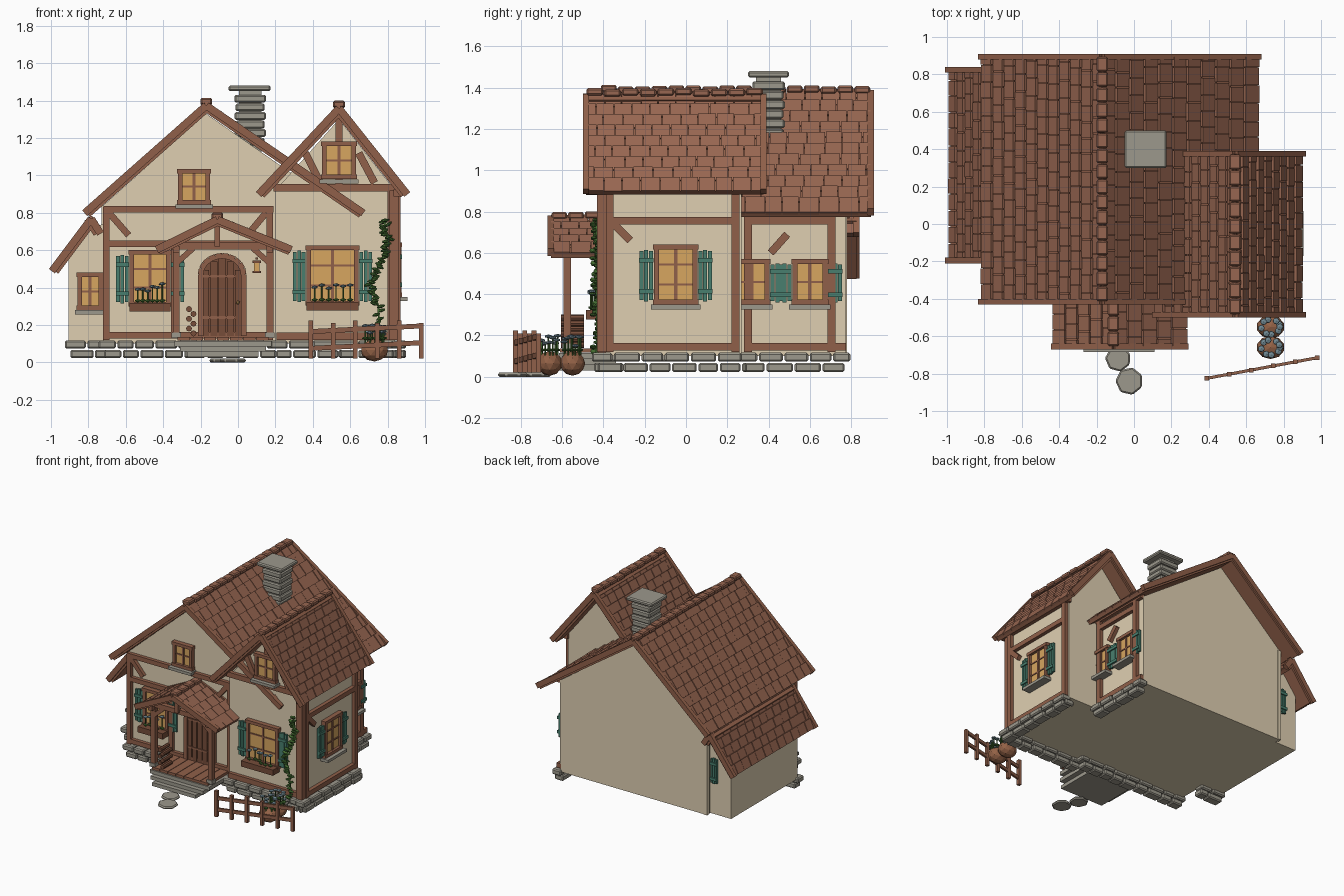
import bpy, bmesh, math, random
from mathutils import Matrix, Vector

random.seed(4)
if "Cube" in bpy.data.objects:
    bpy.data.objects.remove(bpy.data.objects["Cube"])


def material(name, r, g, b):
    lin = [(c / 255) ** 2.2 for c in (r, g, b)] + [1]
    m = bpy.data.materials.new(name)
    m.use_nodes = True
    m.diffuse_color = lin
    node = m.node_tree.nodes["Principled BSDF"]
    node.inputs["Base Color"].default_value = lin
    node.inputs["Roughness"].default_value = 0.9
    return m


plaster = material("cream plaster", 222, 206, 176)
timber = material("brown timber", 143, 96, 75)
dark = material("dark wood", 118, 78, 60)
tile = material("clay roof tile", 150, 102, 82)
stone = material("grey stone", 155, 151, 139)
amber = material("amber glass", 214, 164, 96)
teal = material("teal paint", 74, 126, 110)
leaf = material("leaf green", 72, 112, 54)
petal = material("blue grey petal", 112, 136, 146)
clay = material("terracotta", 146, 98, 72)

parts = {}
T = Matrix.Translation


def part(name, mat):
    if name not in parts:
        parts[name] = (bmesh.new(), mat)
    return parts[name][0]


def box(name, mat, pos, size, frame=Matrix()):
    m = frame @ T(pos) @ Matrix.Diagonal((*size, 1))
    bmesh.ops.create_cube(part(name, mat), size=1, matrix=m)


def ball(name, mat, pos, size, rot=Matrix()):
    m = T(pos) @ rot @ Matrix.Diagonal((*size, 1))
    bmesh.ops.create_icosphere(part(name, mat), subdivisions=2 if size[0] > .04 else 1, radius=1, matrix=m)


def rod(name, mat, pos, r, depth, rot=Matrix(), sides=8):
    bmesh.ops.create_cone(part(name, mat), cap_ends=True, segments=sides, radius1=r, radius2=r,
                          depth=depth, matrix=T(pos) @ rot)


def beam(name, p, q, w=.035, d=.035, mat=timber):
    """Square bar from p to q, w across and d deep."""
    p, q = Vector(p), Vector(q)
    z = (q - p).normalized()
    ref = Vector((0, 1, 0)) if abs(z.y) < .8 else Vector((1, 0, 0))
    x = ref.cross(z).normalized()
    rot = Matrix((x, z.cross(x), z)).transposed().to_4x4()
    box(name, mat, (0, 0, 0), (w, d, (q - p).length), T((p + q) / 2) @ rot)


def prism(name, mat, profile, y0, y1):
    bm = part(name, mat)
    f = bm.faces.new([bm.verts.new((x, y0, z)) for x, z in profile])
    out = bmesh.ops.extrude_face_region(bm, geom=[f])["geom"]
    bmesh.ops.translate(bm, vec=(0, y1 - y0, 0), verts=[v for v in out if isinstance(v, bmesh.types.BMVert)])
    bmesh.ops.recalc_face_normals(bm, faces=bm.faces)


def slope(name, ridge, eave, y0, y1, rows):
    """One roof side: a board covered by staggered overlapping tiles."""
    r, e = Vector((ridge[0], 0, ridge[1])), Vector((eave[0], 0, eave[1]))
    u = (e - r).normalized()
    n = u.cross(Vector((0, 1, 0)))
    n = n if n.z > 0 else -n
    v = n.cross(u)
    frame = T(r) @ Matrix((u, v, n)).transposed().to_4x4()
    length, step = (e - r).length, (e - r).length / rows
    s = 1 if v.y > 0 else -1
    box(name + "_board", timber, (length / 2, s * (y0 + y1) / 2, -.03), (length, y1 - y0, .025), frame)
    for i in range(rows):
        y = y0 - (.045 if i % 2 else 0)
        while y < y1 - .01:
            w = random.uniform(.08, .1)
            a, b = max(y, y0), min(y + w, y1)
            y += w
            tilt = T(((i + .5) * step, s * (a + b) / 2, -.008)) @ Matrix.Rotation(.2, 4, 'Y')
            box(name + "_tiles", tile, (0, 0, random.uniform(-.002, .002)),
                (step * 1.12, b - a - .004, .016), frame @ tilt)


def ridge_caps(name, x, z, y0, y1):
    n = round((y1 - y0) / .083)
    for i in range(n):
        y = y0 + (i + .5) * (y1 - y0) / n
        box(name, tile, (x, y, z + random.uniform(-.004, .004)), (.062, (y1 - y0) / n - .006, .035))


def gable_roof(name, ridge, left, right, y0, y1, rows, caps=True):
    for side, eave in (("left", left), ("right", right)):
        slope(f"{name}_{side}", ridge, eave, y0, y1, rows)
        for y in (y0, y1):
            beam(name + "_barge_boards", (ridge[0], y, ridge[1] - .012), (eave[0], y, eave[1] - .012), .04, .03)
    if caps:
        ridge_caps(name + "_ridge", ridge[0], ridge[1] + .008, y0, y1)


# Walls
prism("main_walls", plaster, [(-.72, .1), (.56, .1), (.56, .82), (-.17, 1.33), (-.72, .84)], -.33, .775)
prism("wing_walls", plaster, [(.2, .1), (.84, .1), (.84, .92), (.54, 1.3), (.2, .92)], -.39, .27)
prism("side_room_walls", plaster, [(-.905, .1), (-.7, .1), (-.7, .74), (-.78, .73), (-.905, .56)], -.1, .73)

# Roofs
gable_roof("main_roof", (-.17, 1.385), (-.82, .81), (.67, .81), -.415, .895, 11)
gable_roof("wing_roof", (.54, 1.37), (.11, .91), (.905, .91), -.485, .375, 9)
gable_roof("porch_roof", (-.11, .775), (-.435, .615), (.285, .615), -.655, -.33, 5)
gable_roof("side_room_roof", (-.785, .78), (-.995, .5), (-.735, .7), -.195, .825, 5, False)

# Chimney
box("chimney", stone, (.065, .4, 1.27), (.12, .12, .36))
for i in range(6):
    w = .155 + .012 * (i % 2)
    box("chimney_stones", stone, (.065, .4, 1.18 + i * .046), (w, w - .01, .042))
box("chimney_cap", stone, (.062, .4, 1.465), (.225, .2, .03))


# Foundation stones, laid in two courses along a wall
def courses(p, q, out):
    p, q, out = Vector(p), Vector(q), Vector(out)
    d = (q - p).normalized()
    frame = Matrix((d, Vector((0, 0, 1)).cross(d), Vector((0, 0, 1)))).transposed().to_4x4()
    for row in range(2):
        t, end = -.03 * row, (q - p).length
        while t < end:
            w = min(random.uniform(.09, .14), end - t + .03)
            c = p + d * (t + w / 2) + out * random.uniform(0, .012)
            box("foundation_stones", stone, (0, 0, 0), (w - .008, .075, .043), T(c + Vector((0, 0, .045 + row * .05))) @ frame)
            t += w


courses((-.9, -.11, 0), (-.72, -.11, 0), (0, -1, 0))
courses((-.72, -.34, 0), (.2, -.34, 0), (0, -1, 0))
courses((.2, -.4, 0), (.84, -.4, 0), (0, -1, 0))
courses((.85, -.43, 0), (.85, .27, 0), (1, 0, 0))
courses((.57, .27, 0), (.57, .77, 0), (1, 0, 0))

# Timber framing, front of the main house
y = -.34
for a, b in (((-.705, .12), (-.705, .83)), ((.17, .12), (.17, .83)), ((-.72, .818), (.19, .818)),
             ((-.7, .635), (.17, .635)), ((-.7, .145), (.17, .145)), ((-.69, .8), (-.585, .68)),
             ((.15, .8), (.05, .68)), ((-.34, .14), (-.34, .63))):
    beam("main_front_frame", (a[0], y, a[1]), (b[0], y, b[1]))
# Front of the wing
y = -.4
for a, b in (((.205, .14), (.825, .14)), ((.19, .935), (.84, .935)), ((.82, .12), (.82, .92)),
             ((.54, .94), (.54, 1.34)), ((.36, 1.12), (.44, .96)), ((.645, 1.12), (.73, .96))):
    beam("wing_front_frame", (a[0], y, a[1]), (b[0], y, b[1]), .04)
# Sides of the wing and the main house
for x, lines in ((.85, (((-.37, .12), (-.37, .9)), ((.24, .12), (.24, .9)), ((-.46, .905), (.29, .905)),
                        ((-.38, .755), (.25, .755)), ((-.38, .145), (.25, .145)), ((-.35, .74), (-.27, .66)))),
                 (.57, (((.3, .12), (.3, .83)), ((.705, .12), (.705, .83)), ((.27, .82), (.775, .82)),
                        ((.28, .755), (.72, .755)), ((.28, .145), (.775, .145)), ((.41, .6), (.49, .69))))):
    for a, b in lines:
        beam("side_frame", (x, a[0], a[1]), (x, b[0], b[1]), .037, .037)
beam("wing_corner_post", (.835, -.405, .12), (.835, -.405, .92), .05, .05)
beam("back_corner_post", (-.715, .765, .1), (-.715, .765, .84), .03, .03, plaster)


# Windows: local x runs along the wall, local -y points outwards
def shutter(f, x, z, w, h):
    for k in (-1, 0, 1):
        box("shutters", teal, (x + k * w / 3, -.018, z), (w / 3 - .004, .016, h - .012 * abs(k)), f)
    for k in (-.3, .3):
        box("shutters", teal, (x, -.03, z + k * h), (w, .012, .022), f)


def window(x, y, z, w, h, rows=2, side=False, shutters=(), planter=False):
    f = T((x, y, z)) @ (Matrix.Rotation(math.pi / 2, 4, 'Z') if side else Matrix())
    box("window_glass", amber, (0, -.008, 0), (w - .02, .016, h - .02), f)
    for k in (-1, 1):
        box("window_frames", timber, (k * (w / 2 - .012), -.015, 0), (.024, .036, h), f)
        box("window_frames", timber, (0, -.017, k * (h / 2 - .012)), (w + .01, .04, .024), f)
    box("window_bars", timber, (0, -.014, 0), (.016, .018, h - .03), f)
    for i in range(1, rows):
        box("window_bars", timber, (0, -.014, (i / rows - .5) * h), (w - .03, .016, .01), f)
    for k in shutters:
        shutter(f, k * (w / 2 + .038), -.005, .07, h * .86)
    if not planter:
        box("window_sills", stone, (0, -.03, -h / 2 - .012), (w + .03, .07, .022), f)
        return
    box("flower_boxes", dark, (0, -.055, -h / 2 - .005), (w, .08, .045), f)
    for i in range(6):
        px, py = x + (i / 5 - .5) * (w - .09), y - .055 + random.uniform(-.02, .02)
        flower(px, py, z - h / 2, random.uniform(.06, .12))


def flower(x, y, z, h):
    rod("flower_stems", leaf, (x, y, z + h / 2), .004, h, sides=5)
    ball("flower_leaves", leaf, (x, y, z + .03), (.02, .014, .008))
    ball("flower_heads", petal, (x, y, z + h), (.02, .02, .009))


window(-.47, -.33, .45, .22, .3, 3, shutters=(-1, 1), planter=True)
window(.505, -.39, .465, .28, .32, 3, shutters=(-1, 1), planter=True)
window(-.235, -.33, .94, .17, .19)
window(.54, -.405, 1.08, .18, .2)
window(-.79, -.1, .38, .135, .2)
window(.84, -.05, .495, .21, .29, 3, True, (-1, 1))
window(.56, .6, .46, .17, .22, 2, True, (-1, 1))
window(.56, .32, .46, .17, .22, 2, True, (1,))
shutter(T((-.77, .73, .45)) @ Matrix.Rotation(math.pi, 4, 'Z'), 0, 0, .06, .2)

# Arched door
arc = [(-.085 + .115 * math.cos(a), .47 + .1 * math.sin(a)) for a in (math.pi * i / 10 for i in range(11))]
prism("door", dark, [(-.2, .14)] + arc[::-1] + [(.03, .14)], -.345, -.33)
rim = [(-.2, .14)] + arc[::-1] + [(.03, .14)]
for a, b in zip(rim, rim[1:]):
    beam("door_frame", (a[0], -.35, a[1]), (b[0], -.35, b[1]), .03, .04)
for i in range(5):
    x = -.085 + (i - 2) * .044
    top = .555 - .015 * (i - 2) ** 2
    box("door_planks", dark, (x, -.35, (.14 + top) / 2), (.038, .016, top - .14))
for z in (.24, .46):
    box("door_hinges", timber, (-.1, -.36, z), (.17, .008, .014))
ball("door_knob", amber, (.0, -.367, .32), (.011, .011, .011))

# Lantern beside the door
beam("lantern_arm", (.1, -.33, .555), (.1, -.41, .555), .012, .012, dark)
box("lantern_glass", amber, (.1, -.4, .51), (.03, .03, .045))
for z in (.538, .484):
    box("lantern_caps", dark, (.1, -.4, z), (.046, .046, .012))

# Porch
for x in (-.33, .17):
    beam("porch_posts", (x, -.575, .13), (x, -.575, .62), .037, .037)
    box("porch_post_feet", stone, (x, -.575, .145), (.05, .05, .03))
    beam("porch_side_beams", (x, -.63, .605), (x, -.33, .605), .035, .035)
    s = 1 if x < 0 else -1
    beam("porch_braces", (x, -.575, .53), (x + s * .09, -.575, .61), .03, .03)
beam("porch_front_beam", (-.37, -.575, .622), (.21, -.575, .622), .037, .037)
beam("porch_king_post", (-.11, -.6, .62), (-.11, -.6, .75), .03, .03)
for i in range(7):
    box("porch_planks", timber, (-.08 + (i - 3) * .07, -.475, .127), (.066, .27, .02))
for i, (w, front, z) in enumerate(((.52, -.615, .1), (.46, -.65, .072), (.38, -.685, .044))):
    box("porch_steps", stone, (-.08, (front - .34) / 2, z), (w, -.34 - front, .028))
for x, y, r in ((-.085, -.72, .07), (-.025, -.84, .075)):
    rod("path_stones", stone, (x, y, .01), r, .02, Matrix.Rotation(r * 9, 4, 'Z'), 7)

# Firewood beside the porch
for i in range(6):
    rod("firewood", dark, (-.25 + .012 * (-1) ** i, -.55, .155 + i * .026), .016, .11, Matrix.Rotation(math.pi / 2, 4, 'X'))

# Climbing vine on the wing
path = [(.78, .76), (.8, .66), (.77, .55), (.71, .43), (.75, .3), (.76, .1)]
for (xa, za), (xb, zb) in zip(path, path[1:]):
    beam("vine_stem", (xa, -.43, za), (xb, -.43, zb), .01, .01, leaf)
    for i in range(9):
        t = i / 9
        spot = (xa + (xb - xa) * t + random.uniform(-.02, .02), -.438 + random.uniform(-.015, .015), za + (zb - za) * t)
        ball("vine_leaves", leaf, spot, (.025, .018, .01), Matrix.Rotation(random.uniform(-.6, .6), 4, 'Y'))

# Round planters with flowers
for y in (-.55, -.66):
    ball("round_planters", clay, (.73, y, .065), (.075, .062, .06))
    for i in range(9):
        a = i * 2.4
        flower(.73 + .05 * math.cos(a), y + .04 * math.sin(a), .1, random.uniform(.05, .1))

# Fence
start, end = Vector((.39, -.825, 0)), Vector((.98, -.715, 0))
for i in range(6):
    p = start.lerp(end, i / 5)
    beam("fence_posts", (p.x, p.y, .02), (p.x, p.y, .225 - .015 * (i % 2)), .024, .024)
for z in (.09, .18):
    beam("fence_rails", (*start.xy, z - .015), (*end.xy, z + .015), .026, .016)

# Turn every part into an object, softening the stonework edges
for name, (bm, mat) in parts.items():
    mesh = bpy.data.meshes.new(name)
    bm.to_mesh(mesh)
    bm.free()
    mesh.materials.append(mat)
    obj = bpy.data.objects.new(name, mesh)
    bpy.context.scene.collection.objects.link(obj)
    if "stones" in name or "ridge" in name or name == "chimney_cap":
        mod = obj.modifiers.new("soft_edges", 'BEVEL')
        mod.width, mod.segments = .008, 1
